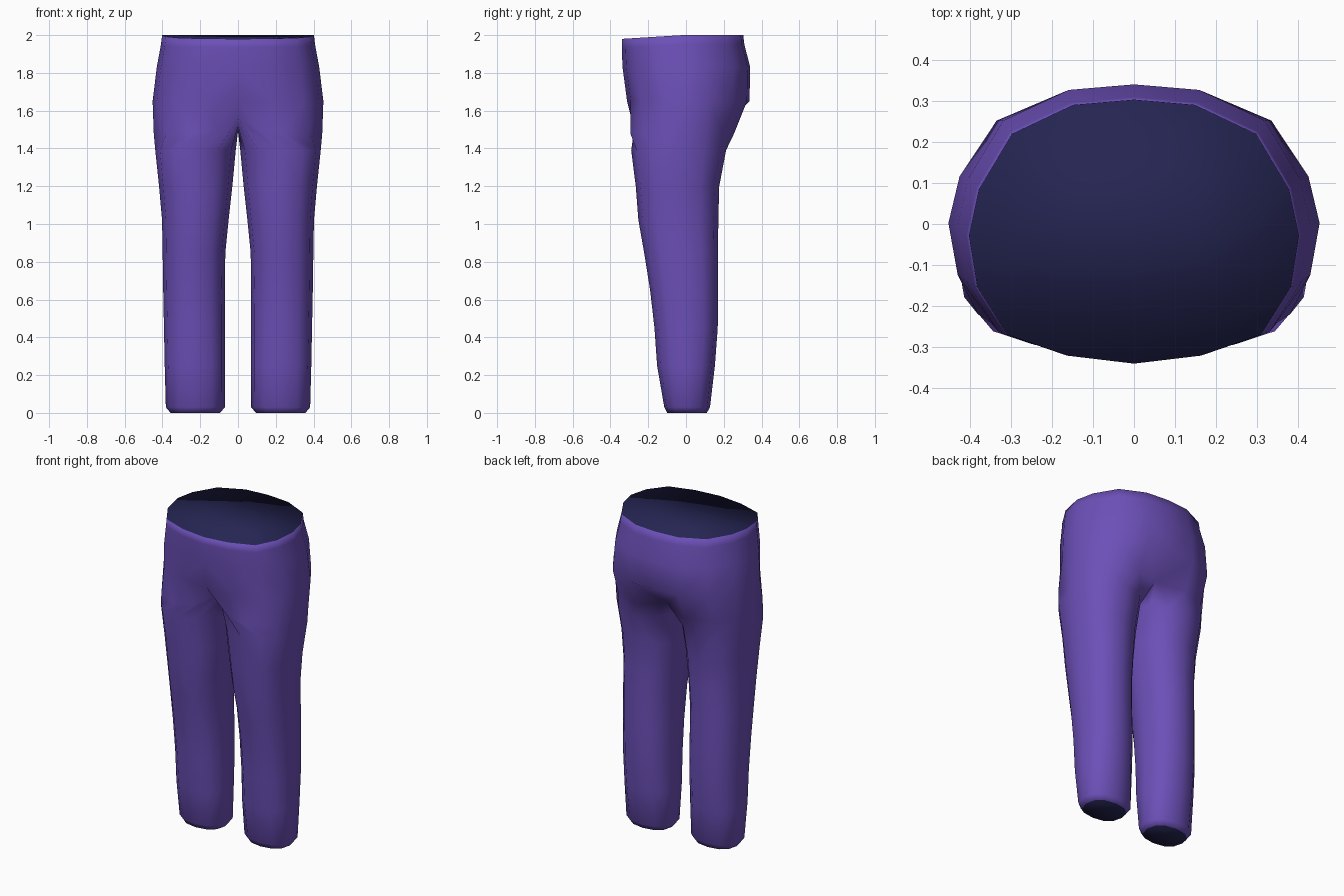
import bpy, bmesh, math

if "Cube" in bpy.data.objects:
    bpy.data.objects.remove(bpy.data.objects["Cube"])


def material(name, rgb):
    m = bpy.data.materials.new(name)
    m.diffuse_color = (*rgb, 1)
    m.use_nodes = True
    m.node_tree.nodes["Principled BSDF"].inputs["Base Color"].default_value = m.diffuse_color
    return m


bm = bmesh.new()


def ring(points):
    return [bm.verts.new(p) for p in points]


def bridge(a, b, closed):
    n = len(a)
    for i in range(n if closed else n - 1):
        j = (i + 1) % n
        bm.faces.new((a[i], b[i], b[j], a[j]))


# Half outline of the waist and hips, from front centre round to back centre
HALF = [(0, -1), (.40, -.94), (.77, -.78), (.95, -.42), (1, -.03),
        (.94, .32), (.74, .74), (.37, .96), (0, 1)]


def hip_ring(z, width, front, back, dip=0):
    mid, depth = (front + back) / 2, (back - front) / 2
    return ring([(x * width, mid + y * depth, z + dip * max(0, -y)) for x, y in HALF])


def leg_ring(z, inner, outer, front, back):
    pts = []
    for j in range(12):
        a = math.radians((j - 4) * 30)
        c, s = math.cos(a), math.sin(a)
        c, s = (math.copysign(abs(v) ** .85, v) for v in (c, s))
        pts.append(((inner + outer) / 2 + c * (outer - inner) / 2,
                    (front + back) / 2 + s * (back - front) / 2, z))
    return ring(pts)


# Waist and hips: height, half width, front, back, drop at the front
hips = [hip_ring(*r) for r in [
    (2.0, .402, -.34, .303, -.02),
    (1.95, .408, -.34, .309, -.015),
    (1.83, .43, -.336, .34),
    (1.65, .452, -.312, .336)]]
for a, b in zip(hips, hips[1:]):
    bridge(a, b, False)

# Crotch ring: outer hip points first, then the seam between the legs
crotch = ring([(0, -.19, 1.56), (.11, -.275, 1.5), (.24, -.295, 1.48),
               (.38, -.22, 1.48), (.446, -.03, 1.48), (.42, .10, 1.48),
               (.33, .20, 1.48), (.17, .255, 1.48), (0, .19, 1.51),
               (0, .10, 1.49), (0, 0, 1.49), (0, -.10, 1.52)])
bridge(hips[-1], crotch[:9], False)

# Leg: height, inner x, outer x, front, back
legs = [leg_ring(*r) for r in [
    (1.39, .012, .438, -.29, .212),
    (1.2, .03, .418, -.266, .176),
    (1.02, .05, .402, -.252, .171),
    (.85, .067, .399, -.222, .17),
    (.65, .07, .396, -.19, .17),
    (.45, .07, .392, -.167, .168),
    (.25, .07, .388, -.153, .153),
    (.03, .07, .382, -.115, .127),
    (0.0, .095, .357, -.10, .11)]]
bridge(crotch, legs[0], True)
for a, b in zip(legs, legs[1:]):
    bridge(a, b, True)

# Dark openings at the waist and the ankle
for f in (bm.faces.new(hips[0]), bm.faces.new(legs[-1][::-1])):
    f.material_index = 1
bmesh.ops.recalc_face_normals(bm, faces=bm.faces)
top = [f for f in bm.faces if f.material_index and f.calc_center_median().z > 1]
if top[0].normal.z < 0:
    bmesh.ops.reverse_faces(bm, faces=bm.faces)
for f in bm.faces:
    f.smooth = True

mesh = bpy.data.meshes.new("trousers")
bm.to_mesh(mesh)
bm.free()
mesh.materials.append(material("purple cloth", (.15, .08, .48)))
mesh.materials.append(material("dark navy opening", (.018, .018, .085)))
trousers = bpy.data.objects.new("trousers", mesh)
bpy.context.collection.objects.link(trousers)

# Mirror the half into the full pair
mirror = trousers.modifiers.new("mirror", 'MIRROR')
mirror.use_axis[0] = True
mirror.use_mirror_merge = True
mirror.merge_threshold = .001
